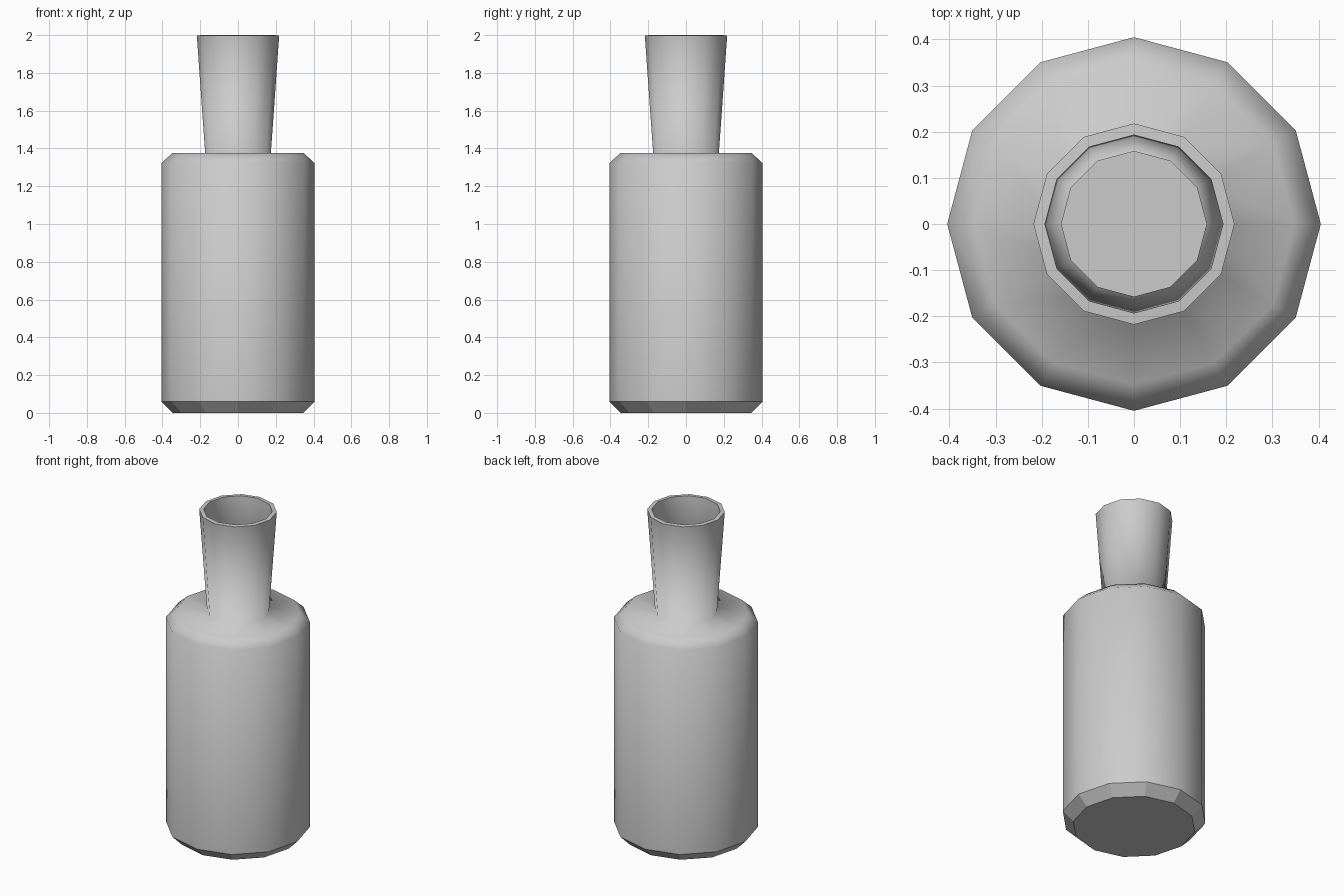
import bpy, bmesh
from math import cos, sin, tau

if "Cube" in bpy.data.objects:
    bpy.data.objects.remove(bpy.data.objects["Cube"])

SIDES = 12
WALL = 0.025
# Outer profile (radius, height): base, body, shoulder, flared neck
PROFILE = [(0.345, 0.0), (0.405, 0.06), (0.405, 1.323),
           (0.348, 1.375), (0.174, 1.375), (0.218, 1.998)]

bm = bmesh.new()
rings = [[bm.verts.new((r * cos(tau * i / SIDES), r * sin(tau * i / SIDES), z))
          for i in range(SIDES)] for r, z in PROFILE]

# Flat base and flat bottom bevel
bm.faces.new(rings[0][::-1])

# Walls between rings, smooth above the bottom bevel
for level, (low, high) in enumerate(zip(rings, rings[1:])):
    for i in range(SIDES):
        j = (i + 1) % SIDES
        face = bm.faces.new((low[i], low[j], high[j], high[i]))
        face.smooth = level > 0

mesh = bpy.data.meshes.new("bottle")
bm.to_mesh(mesh)
bm.free()
bottle = bpy.data.objects.new("bottle", mesh)
bpy.context.collection.objects.link(bottle)

# Thin wall, open at the mouth
shell = bottle.modifiers.new("wall", 'SOLIDIFY')
shell.thickness = WALL
shell.offset = -1

# Crisp rim edges
for e in mesh.edges:
    if all(mesh.vertices[v].co.z > 1.9 for v in e.vertices):
        e.use_edge_sharp = True
